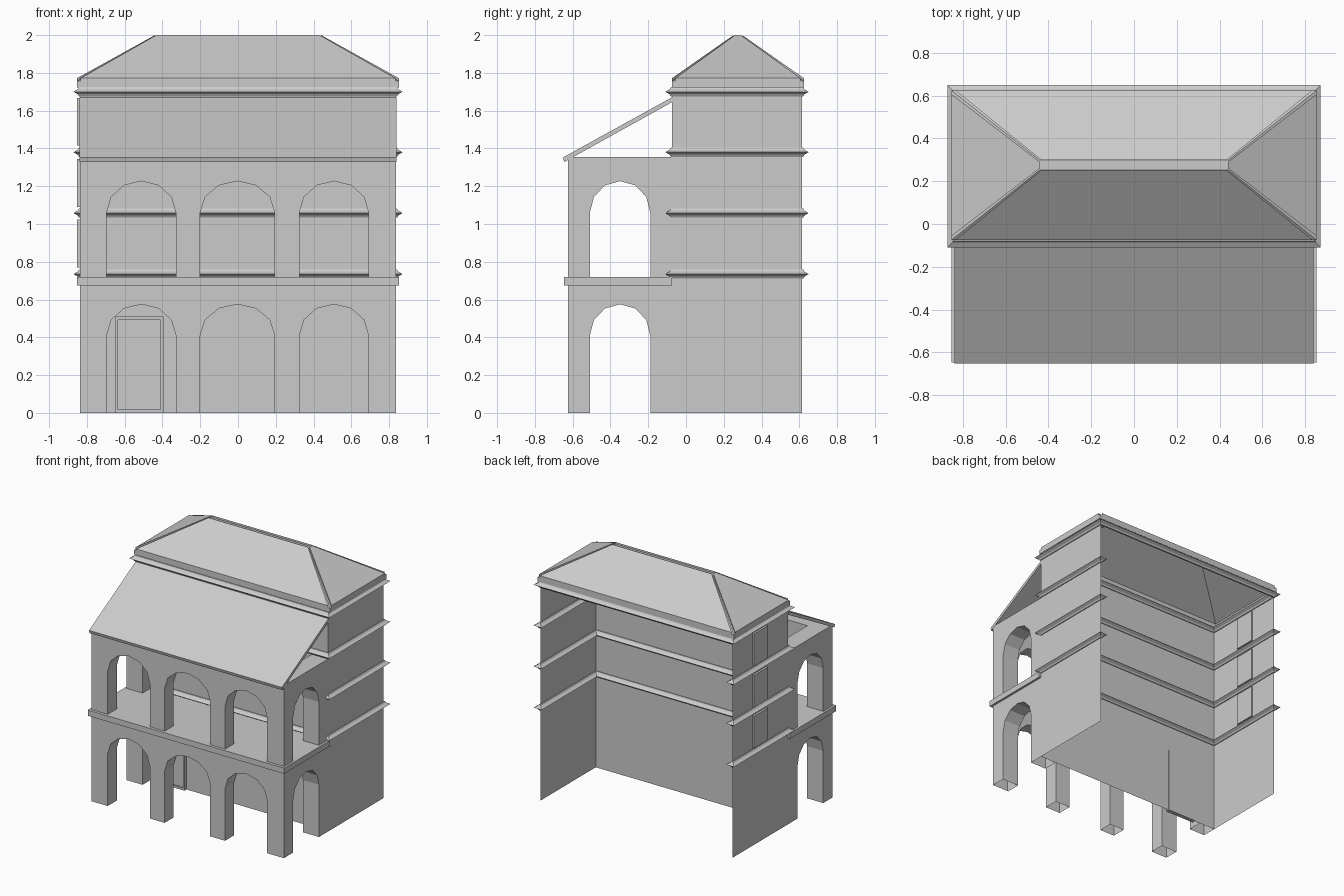
import bpy, bmesh, math
from mathutils import Vector

if "Cube" in bpy.data.objects:
    bpy.data.objects.remove(bpy.data.objects["Cube"])

X, YF, YB = 0.836, -0.074, 0.614      # main block half width, front and back
YP = -0.624                           # front of the arcade


def make(name, verts, faces):
    me = bpy.data.meshes.new(name)
    me.from_pydata([tuple(v) for v in verts], [], faces)
    bm = bmesh.new()
    bm.from_mesh(me)
    bmesh.ops.recalc_face_normals(bm, faces=bm.faces)
    bm.to_mesh(me)
    bm.free()
    ob = bpy.data.objects.new(name, me)
    bpy.context.collection.objects.link(ob)
    return ob


def rings(name, loops, cap=True):
    """Skin a stack of equal point loops."""
    n = len(loops[0])
    verts = [p for l in loops for p in l]
    faces = [(k * n + i, k * n + (i + 1) % n, (k + 1) * n + (i + 1) % n, (k + 1) * n + i)
             for k in range(len(loops) - 1) for i in range(n)]
    if cap:
        faces += [tuple(range(n)), tuple(range(len(verts) - n, len(verts)))]
    return make(name, verts, faces)


def rect(x0, x1, y0, y1, z):
    return [(x0, y0, z), (x1, y0, z), (x1, y1, z), (x0, y1, z)]


def box(name, x0, x1, y0, y1, z0, z1):
    return rings(name, [rect(x0, x1, y0, y1, z0), rect(x0, x1, y0, y1, z1)])


def moulding(name, x0, x1, y0, y1, z):
    """Bar whose sides come to a point at mid height."""
    prof = [(-.024, .006), (-.013, .013), (0, .035), (.013, .013), (.024, .006)]
    rings(name, [rect(x0 - o, x1 + o, y0 - o, y1 + o, z + dz) for dz, o in prof])


def arcade(name, a0, a1, arches, z0, spring, rise, z1, place, d0, d1):
    """Wall with arched openings cut from its lower edge."""
    out = [(a0, z1), (a0, z0)]
    reveal = []
    for c, h in arches:
        s = len(out)
        out.append((c - h, z0))
        out += [(c - h * math.cos(math.pi * k / 6), spring + rise * math.sin(math.pi * k / 6))
                for k in range(7)]
        out.append((c + h, z0))
        reveal += range(s, len(out) - 1)
    out += [(a1, z0), (a1, z1)]
    n = len(out)
    verts = [place(a, d, z) for d in (d0, d1) for a, z in out]
    faces = [tuple(range(n)), tuple(range(n, 2 * n))]
    faces += [(i, (i + 1) % n, n + (i + 1) % n, n + i) for i in reveal + [n - 1]]
    make(name, verts, faces)


# Main block: three thin walls, open at the back
p = [(-X, YB), (-X, YF), (X, YF), (X, YB)]
make("main_walls", [(x, y, z) for z in (0, 1.725) for x, y in p],
     [(i, i + 1, i + 5, i + 4) for i in range(3)])

# String courses on three sides, the top one also across the back
for i, z in enumerate((.735, 1.058, 1.38, 1.70)):
    moulding(f"front_moulding_{i}", -X, X, YF, YF, z)
    for s, side in ((-1, "left"), (1, "right")):
        moulding(f"{side}_moulding_{i}", s * X, s * X, YF, YB, z)
moulding("back_top_moulding", -X, X, YB, YB, 1.70)

# Shallow window panels on the left side
for i, z in enumerate((.77, 1.09, 1.415)):
    box(f"left_window_{i}", -.852, -.826, .20, .37, z, z + .253)

# Two-storey arcade
bays = [(-.512, .183), (-.003, .197), (.508, .183)]
for level, z0, spring, rise, z1 in (("lower", 0, .41, .165, .69), ("upper", .71, 1.06, .167, 1.355)):
    arcade(f"{level}_front_arcade", -X, X, bays, z0, spring, rise, z1,
           lambda a, d, z: (a, d, z), YP, -.512)
    for s, side in ((-1, "left"), (1, "right")):
        arcade(f"{level}_{side}_arcade", YP, YF, [(-.349, .16)], z0, spring, rise, z1,
               lambda a, d, z: (s * d, a, z), X, .697)
box("balcony_floor", -.853, .853, -.646, YF, .675, .72)

# Lean-to roof over the arcade
prof = [(-.652, 1.352), (-.645, 1.328), (YF, 1.645), (YF, 1.671)]
rings("lean_to_roof", [[(x, y, z) for y, z in prof] for x in (-.838, .838)])

# Door with a raised frame
box("door_panel", -.637, -.408, -.088, -.068, 0, .495)
for n, x0, x1, z0, z1 in (("left", -.65, -.635, 0, .51), ("right", -.41, -.395, 0, .51),
                          ("top", -.635, -.41, .493, .51), ("bottom", -.635, -.41, 0, .018)):
    box(f"door_frame_{n}", x0, x1, -.10, -.068, z0, z1)

# Hipped roof: open shell below, four separate slabs on top
eave = rect(-.852, .852, YF, .624, 1.757)
ridge = rect(-.44, .44, .252, .298, 1.985)
shell = rings("roof_shell", [rect(-.852, .852, YF, .624, 1.722), eave, ridge], cap=False)
make("roof_ridge", ridge, [(0, 1, 2, 3)])
for i, n in enumerate(("front", "right", "back", "left")):
    j = (i + 1) % 4
    a, b, c, d = (Vector(v) for v in (eave[i], eave[j], ridge[j], ridge[i]))
    along = (b - a).normalized()
    low = [a + along * .018, b - along * .018, c - along * .008, d + along * .008]
    normal = (b - a).cross(d - a).normalized()
    lift = normal * (.015 / normal.z)
    lift = Vector((0, 0, lift.z))
    rings(f"roof_{n}_slab", [low, [v + lift for v in low]])
